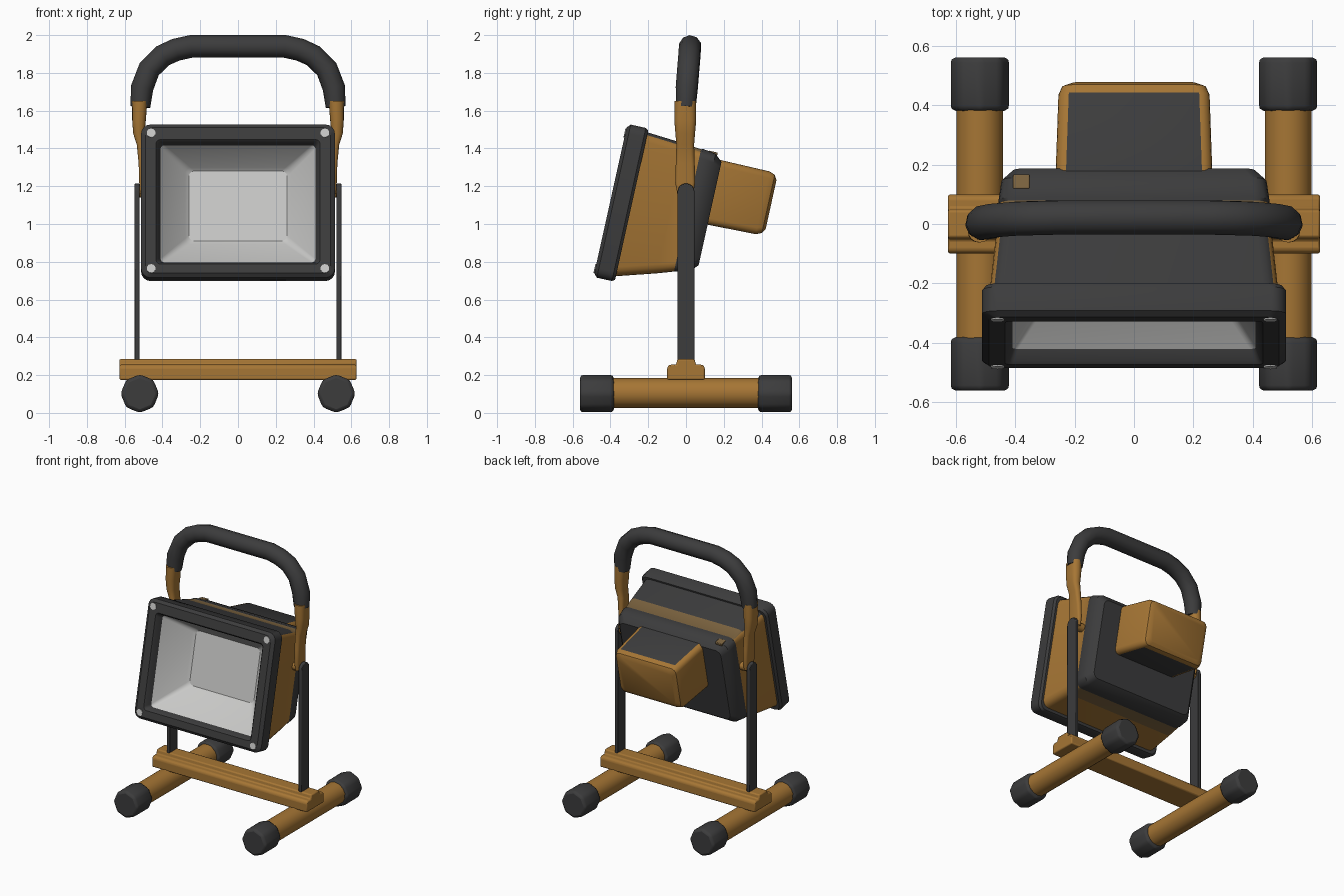
import bpy, bmesh, math
from mathutils import Vector, Matrix

cube = bpy.data.objects.get("Cube")
if cube:
    bpy.data.objects.remove(cube, do_unlink=True)


def material(name, rgb):
    m = bpy.data.materials.new(name)
    m.use_nodes = True
    m.diffuse_color = (*rgb, 1)
    bsdf = next(n for n in m.node_tree.nodes if n.type == 'BSDF_PRINCIPLED')
    bsdf.inputs["Base Color"].default_value = (*rgb, 1)
    bsdf.inputs["Roughness"].default_value = 0.7
    return m


AMBER = material("amber paint", (0.38, 0.18, 0.035))
DARK = material("charcoal plastic", (0.045, 0.045, 0.046))
SILVER = material("silver reflector", (0.58, 0.58, 0.57))
FADED = material("faded ochre", (0.20, 0.125, 0.05))

# Lamp head frame: origin at the rim front centre, tilted to look upward
HEAD = Matrix.Translation((0, -0.40, 1.125)) @ Matrix.Rotation(math.radians(-12.5), 4, 'X')


def finish(name, bm, mats, matrix=None, bevel=0, angle=35):
    me = bpy.data.meshes.new(name)
    bm.to_mesh(me)
    bm.free()
    ob = bpy.data.objects.new(name, me)
    bpy.context.collection.objects.link(ob)
    for m in mats:
        me.materials.append(m)
    if matrix:
        ob.matrix_world = matrix
    if bevel:
        mod = ob.modifiers.new("soft edges", 'BEVEL')
        mod.width, mod.segments, mod.limit_method = bevel, 2, 'ANGLE'
    bpy.ops.object.select_all(action='DESELECT')
    ob.select_set(True)
    bpy.context.view_layer.objects.active = ob
    bpy.ops.object.shade_smooth_by_angle(angle=math.radians(angle))
    return ob


def rounded_rect(hw, lo, hi, r, steps=4):
    """Counter-clockwise rounded rectangle as (u, v) pairs."""
    corners = [(hw - r, hi - r), (r - hw, hi - r), (r - hw, lo + r), (hw - r, lo + r)]
    pts = []
    for k, (cu, cv) in enumerate(corners):
        for s in range(steps + 1):
            a = math.pi / 2 * (k + s / steps)
            pts.append((cu + r * math.cos(a), cv + r * math.sin(a)))
    return pts


def loft(loops, cap_start=False, cap_end=False):
    """Skin between loops; returns the bmesh and a list of faces per ring."""
    bm = bmesh.new()
    rows = [[bm.verts.new(p) for p in loop] for loop in loops]
    n = len(rows[0])
    rings = []
    for a, b in zip(rows, rows[1:]):
        rings.append([bm.faces.new((a[i], b[i], b[(i + 1) % n], a[(i + 1) % n])) for i in range(n)])
    if cap_start:
        rings.insert(0, [bm.faces.new(rows[0])])
    if cap_end:
        rings.append([bm.faces.new(rows[-1][::-1])])
    bm.normal_update()
    return bm, rings


def head_loops(sections):
    return [[(u, y, v) for u, v in rounded_rect(hw, lo, hi, r)] for y, hw, lo, hi, r in sections]


def box(name, size, loc, mat, matrix=None, bevel=0.0):
    bm = bmesh.new()
    bmesh.ops.create_cube(bm, size=1)
    bmesh.ops.scale(bm, vec=size, verts=bm.verts)
    bmesh.ops.translate(bm, vec=loc, verts=bm.verts)
    return finish(name, bm, [mat], matrix, bevel)


def cylinder(name, radius, length, loc, axis, mat, sides=16, bevel=0.0, matrix=None, angle=50):
    bm = bmesh.new()
    bmesh.ops.create_cone(bm, cap_ends=True, segments=sides, radius1=radius, radius2=radius, depth=length)
    turn = Vector((0, 0, 1)).rotation_difference(Vector(axis)).to_matrix()
    bmesh.ops.rotate(bm, matrix=turn, verts=bm.verts)
    bmesh.ops.translate(bm, vec=loc, verts=bm.verts)
    return finish(name, bm, [mat], matrix, bevel, angle)


# Front rim, skinned from the inner lip round to the outer back
bm, _ = loft(head_loops([
    (0.05, 0.41, -0.325, 0.31, 0.02), (0.012, 0.425, -0.335, 0.32, 0.02),
    (0.0, 0.435, -0.345, 0.33, 0.025), (0.0, 0.49, -0.395, 0.395, 0.04),
    (0.018, 0.513, -0.415, 0.415, 0.05), (0.10, 0.513, -0.415, 0.415, 0.05),
    (0.115, 0.50, -0.405, 0.405, 0.045), (0.115, 0.47, -0.38, 0.38, 0.04)]))
finish("front_rim", bm, [DARK], HEAD)

# Reflector bowl
bm, _ = loft(head_loops([
    (0.25, 0.26, -0.165, 0.215, 0.03), (0.235, 0.28, -0.185, 0.23, 0.03),
    (0.045, 0.415, -0.33, 0.315, 0.02)]), cap_start=True)
finish("reflector", bm, [SILVER], HEAD, angle=25)

# Housing: amber sides and bottom, dark top and back, faded bands
bm, rings = loft(head_loops([
    (0.10, 0.487, -0.39, 0.395, 0.05), (0.32, 0.463, -0.325, 0.378, 0.05),
    (0.41, 0.453, -0.295, 0.368, 0.05), (0.42, 0.457, -0.292, 0.372, 0.05),
    (0.49, 0.447, -0.275, 0.362, 0.05), (0.53, 0.41, -0.235, 0.325, 0.04)]), cap_end=True)
for k, ring in enumerate(rings):
    for f in ring:
        if k >= 2:
            f.material_index = 1
        elif abs(f.normal.z) > 0.8:
            f.material_index = 2 if k == 1 else int(f.normal.z > 0)
finish("lamp_housing", bm, [AMBER, DARK, FADED], HEAD)

# Rear driver box with dark top and bottom panels
bm, rings = loft(head_loops([
    (0.50, 0.265, -0.015, 0.335, 0.035), (0.79, 0.255, -0.008, 0.332, 0.035),
    (0.82, 0.243, 0.005, 0.32, 0.035), (0.835, 0.215, 0.03, 0.295, 0.03)]), cap_end=True)
for f in rings[0]:
    f.material_index = int(abs(f.normal.z) > 0.99)
finish("driver_box", bm, [AMBER, DARK], HEAD)

# Cable plug on the housing top
box("cable_plug", (0.055, 0.05, 0.02), (-0.38, 0.475, 0.36), FADED, HEAD, 0.004)

# Rim screws
for sx in (-1, 1):
    for z in (-0.37, 0.365):
        cylinder("rim_screw", 0.024, 0.008, (sx * 0.46, -0.001, z), (0, 1, 0), SILVER, 10, matrix=HEAD)

# Handle grip: one padded arch
half = [(0.517, 0.0, 1.62), (0.508, 0.004, 1.72), (0.47, 0.012, 1.82),
        (0.40, 0.018, 1.89), (0.33, 0.02, 1.922), (0.25, 0.022, 1.94)]
path = half + [(-x, y, z) for x, y, z in reversed(half)]
cu = bpy.data.curves.new("handle_grip", 'CURVE')
cu.dimensions, cu.bevel_depth, cu.bevel_resolution, cu.use_fill_caps = '3D', 0.06, 3, True
sp = cu.splines.new('POLY')
sp.points.add(len(path) - 1)
for p, co in zip(sp.points, path):
    p.co = (*co, 1)
    p.radius = 0.88 if co[2] < 1.7 else 1.0
cu.materials.append(DARK)
grip = bpy.data.objects.new("handle_grip", cu)
bpy.context.collection.objects.link(grip)
bpy.ops.object.select_all(action='DESELECT')
grip.select_set(True)
bpy.context.view_layer.objects.active = grip
bpy.ops.object.convert(target='MESH')
bpy.ops.object.shade_smooth_by_angle(angle=math.radians(50))

# Beam with a raised ridge
side = [(0.10, 0.175), (0.10, 0.24), (0.088, 0.255), (0.052, 0.255), (0.046, 0.285)]
profile = side + [(-y, z) for y, z in reversed(side)]
bm, _ = loft([[(x, y, z) for y, z in profile] for x in (-0.628, 0.628)], True, True)
bmesh.ops.recalc_face_normals(bm, faces=bm.faces)
finish("base_beam", bm, [AMBER], bevel=0.008)

for sx, tag in ((1, "left"), (-1, "right")):
    # Bracket: tube below the grip that flattens towards the pivot
    loops = []
    for z, xc, hx, hy in [(1.65, 0.52, 0.040, 0.058), (1.55, 0.524, 0.036, 0.058), (1.48, 0.525, 0.030, 0.052),
                          (1.42, 0.512, 0.024, 0.047), (1.32, 0.506, 0.020, 0.050),
                          (1.22, 0.505, 0.018, 0.053), (1.16, 0.505, 0.014, 0.042)]:
        loops.append([(sx * (xc + u), v - 0.004, z) for u, v in rounded_rect(hx, -hy, hy, hx * 0.95)])
    bm, _ = loft(loops, True, True)
    bmesh.ops.recalc_face_normals(bm, faces=bm.faces)
    finish(tag + "_handle_bracket", bm, [AMBER], angle=50)

    # Flat upright arm with a rounded top, and its pivot
    x0, x1 = 0.522, 0.547
    outline = [(-0.045, 0.27), (0.045, 0.27)]
    outline += [(0.045 * math.cos(a), 1.17 + 0.045 * math.sin(a)) for a in [math.pi * i / 8 for i in range(9)]]
    bm, _ = loft([[(sx * x, y, z) for y, z in outline] for x in (x0, x1)], True, True)
    bmesh.ops.recalc_face_normals(bm, faces=bm.faces)
    finish(tag + "_upright_arm", bm, [DARK], bevel=0.004)
    cylinder(tag + "_pivot", 0.03, 0.10, (sx * 0.48, 0, 1.17), (1, 0, 0), AMBER, 12)

    # Foot tube and its end caps
    cylinder(tag + "_foot_tube", 0.08, 0.84, (sx * 0.52, 0, 0.105), (0, 1, 0), AMBER, 14)
    for sy, end in ((-1, "front"), (1, "rear")):
        cylinder(f"{tag}_{end}_foot_cap", 0.102, 0.18, (sx * 0.52, sy * 0.472, 0.102),
                 (0, 1, 0), DARK, 8, 0.018)
